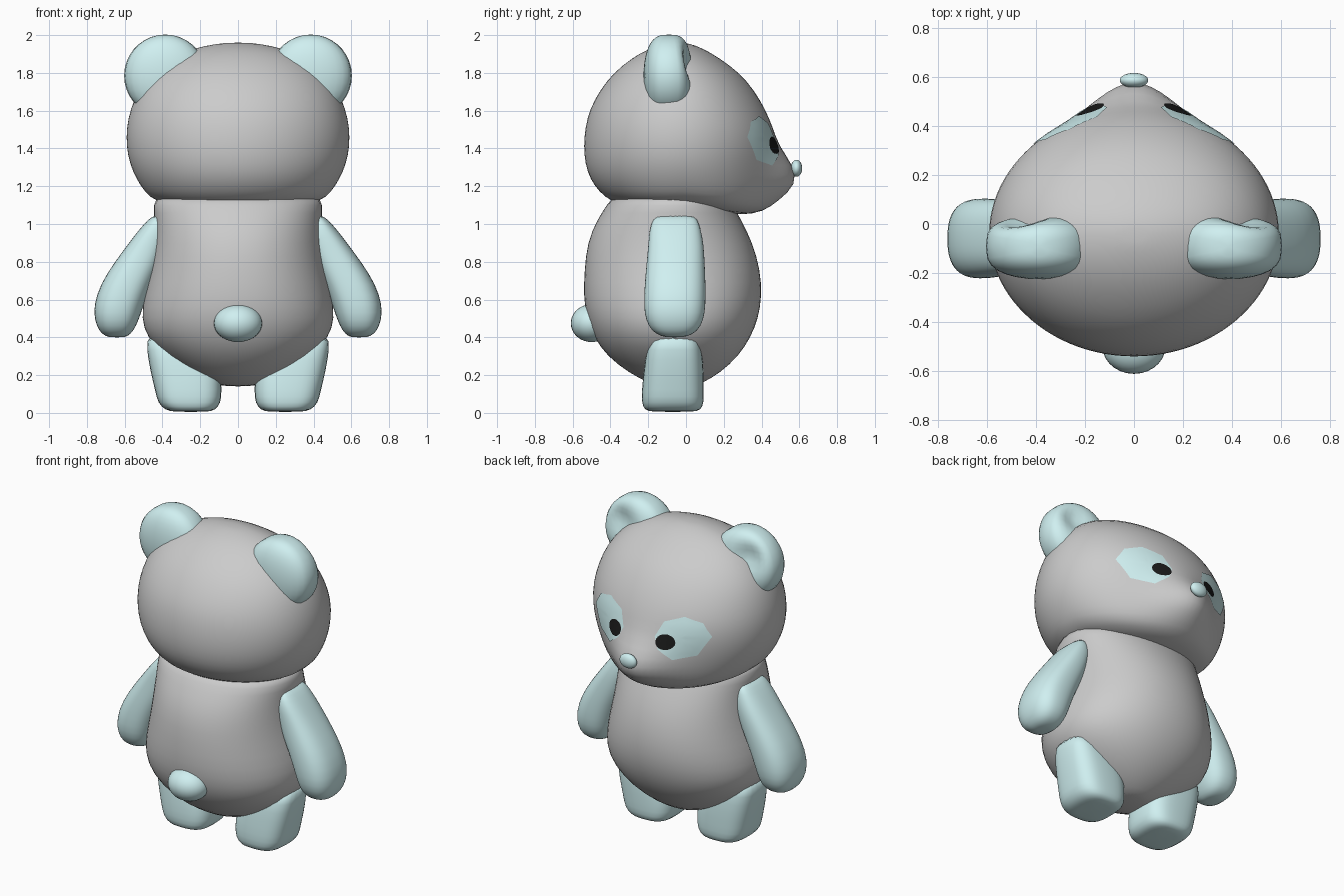
import bpy, bmesh
from math import sin, cos, pi, exp, copysign
from mathutils import Vector
from mathutils.bvhtree import BVHTree

if "Cube" in bpy.data.objects:
    bpy.data.objects.remove(bpy.data.objects["Cube"])


def material(name, color):
    m = bpy.data.materials.new(name)
    m.diffuse_color = (*color, 1)
    m.use_nodes = True
    m.node_tree.nodes["Principled BSDF"].inputs["Base Color"].default_value = m.diffuse_color
    return m


BLUE = material("pale_blue", (0.63, 0.87, 0.88))
BLACK = material("black", (0.01, 0.01, 0.01))


def finish(name, bm, mat=None, mirror=False, subdivide=0):
    me = bpy.data.meshes.new(name)
    for f in bm.faces:
        f.smooth = True
    bm.to_mesh(me)
    bm.free()
    ob = bpy.data.objects.new(name, me)
    bpy.context.collection.objects.link(ob)
    if mat:
        me.materials.append(mat)
    if mirror:
        ob.modifiers.new("mirror", 'MIRROR').use_mirror_merge = False
    if subdivide:
        sub = ob.modifiers.new("smooth", 'SUBSURF')
        sub.levels = sub.render_levels = subdivide
    return ob


def loft(name, rings, yc, n=2.0, segs=32, shape=None, **kw):
    """Stack of rings (z, x0, x1, y0, y1), each widest at y = yc."""
    bm = bmesh.new()
    loops = []
    for z, x0, x1, y0, y1 in rings:
        loop = []
        for i in range(segs):
            c, s = cos(2 * pi * i / segs), sin(2 * pi * i / segs)
            x = (x0 + x1) / 2 + (x1 - x0) / 2 * copysign(abs(c) ** (2 / n), c)
            y = yc + (y1 - yc if s > 0 else yc - y0) * copysign(abs(s) ** (2 / n), s)
            p = Vector((x, y, z))
            loop.append(bm.verts.new(shape(p) if shape else p))
        loops.append(loop)
    for a, b in zip(loops, loops[1:]):
        for i in range(segs):
            j = (i + 1) % segs
            bm.faces.new((a[i], a[j], b[j], b[i]))
    bm.faces.new(loops[0])
    bm.faces.new(loops[-1])
    bmesh.ops.recalc_face_normals(bm, faces=bm.faces)
    return finish(name, bm, subdivide=1, **kw)


def blob(name, center, radii, mat, shape=None, mirror=False):
    bm = bmesh.new()
    bmesh.ops.create_uvsphere(bm, u_segments=28, v_segments=18, radius=1)
    for v in bm.verts:
        p = shape(v.co) if shape else v.co
        v.co = [c + r * q for c, r, q in zip(center, radii, p)]
    return finish(name, bm, mat, mirror)


# Body
loft("body", [(z, -w, w, b, f) for z, w, b, f in [
    (0.14, 0.08, -0.14, 0.04), (0.16, 0.15, -0.20, 0.09), (0.21, 0.26, -0.30, 0.18),
    (0.30, 0.39, -0.42, 0.28), (0.40, 0.485, -0.49, 0.345), (0.50, 0.515, -0.53, 0.385),
    (0.62, 0.50, -0.545, 0.405), (0.76, 0.465, -0.54, 0.395), (0.90, 0.445, -0.525, 0.355),
    (1.02, 0.445, -0.475, 0.295), (1.10, 0.45, -0.42, 0.25), (1.17, 0.44, -0.38, 0.20)]],
    yc=-0.06, n=2.1)


# Head, with the chin tilted down and the snout drawn forward
def head_shape(p):
    if p.y > 0:
        t = min(max((1.35 - p.z) / 0.22, 0), 1)
        p.z -= 0.14 * p.y * t
        p.y += 0.16 * exp(-(p.x / 0.2) ** 2 - ((p.z - 1.24) / 0.125) ** 2)
    return p


head = loft("head", [(z, -w, w, b, f) for z, w, b, f in [
    (1.08, 0.28, -0.28, 0.28), (1.12, 0.44, -0.40, 0.39), (1.17, 0.495, -0.46, 0.425),
    (1.24, 0.54, -0.51, 0.445), (1.32, 0.575, -0.535, 0.46), (1.41, 0.592, -0.543, 0.47),
    (1.51, 0.592, -0.535, 0.46), (1.61, 0.57, -0.51, 0.42), (1.71, 0.53, -0.455, 0.36),
    (1.80, 0.46, -0.385, 0.285), (1.88, 0.36, -0.285, 0.175), (1.93, 0.24, -0.195, 0.09),
    (1.955, 0.11, -0.11, 0.02), (1.96, 0.04, -0.07, -0.02)]],
    yc=-0.04, segs=48, shape=head_shape)

# Arms
loft("arms", [
    (1.045, 0.40, 0.44, -0.14, 0.03), (1.03, 0.38, 0.47, -0.175, 0.06),
    (0.97, 0.35, 0.525, -0.195, 0.08), (0.89, 0.37, 0.585, -0.20, 0.095),
    (0.79, 0.40, 0.66, -0.21, 0.10), (0.68, 0.455, 0.73, -0.22, 0.105),
    (0.57, 0.50, 0.765, -0.225, 0.105), (0.49, 0.525, 0.76, -0.215, 0.095),
    (0.43, 0.555, 0.735, -0.18, 0.06), (0.405, 0.585, 0.70, -0.13, 0.01),
    (0.40, 0.61, 0.67, -0.09, -0.03)],
    yc=-0.06, n=2.5, segs=24, mat=BLUE, mirror=True)

# Legs
loft("legs", [
    (0.005, 0.16, 0.34, -0.18, 0.04), (0.015, 0.12, 0.385, -0.22, 0.08),
    (0.05, 0.09, 0.425, -0.235, 0.095), (0.12, 0.085, 0.44, -0.235, 0.095),
    (0.22, 0.09, 0.465, -0.225, 0.095), (0.34, 0.15, 0.485, -0.21, 0.085),
    (0.42, 0.25, 0.485, -0.17, 0.06)],
    yc=-0.07, n=3, segs=24, mat=BLUE, mirror=True)


# Ears, thick discs with a shallow hollow on the face side
def ear_shape(p):
    y = copysign(abs(p.y) ** 0.65, p.y)
    if p.y > 0:
        y -= 0.4 * exp(-((p.x - 0.3) ** 2 + (p.z - 0.3) ** 2) / 0.16)
    return (p.x, y, p.z)


blob("ears", (0.385, -0.09, 1.785), (0.218, 0.135, 0.218), BLUE, ear_shape, mirror=True)

# Tail and nose
blob("tail", (0, -0.50, 0.475), (0.128, 0.11, 0.10), BLUE)
blob("nose", (0, 0.585, 1.295), (0.058, 0.03, 0.045), BLUE)

# Eye patches and eyes, laid onto the head surface
bpy.context.view_layer.update()
tree = BVHTree.FromObject(head, bpy.context.evaluated_depsgraph_get())


def decal(name, outline, offset, mat, steps=4, rings=5):
    pts = [Vector(p) for p in outline]
    edge = [a.lerp(b, k / steps) for a, b in zip(pts, pts[1:] + pts[:1]) for k in range(steps)]
    mid = sum(pts, Vector((0, 0))) / len(pts)
    bm = bmesh.new()

    def place(q):
        hit, normal, *_ = tree.ray_cast(Vector((q.x, 2, q.y)), Vector((0, -1, 0)))
        return bm.verts.new(hit + normal * offset)

    loops = [[place(mid.lerp(q, (r + 1) / rings)) for q in edge] for r in range(rings)]
    center = place(mid)
    for i in range(len(edge)):
        j = (i + 1) % len(edge)
        bm.faces.new((center, loops[0][j], loops[0][i])[::-1])
        for a, b in zip(loops, loops[1:]):
            bm.faces.new((a[i], b[i], b[j], a[j]))
    return finish(name, bm, mat, mirror=True)


decal("eye_patches", [(0.15, 1.53), (0.26, 1.57), (0.36, 1.54), (0.41, 1.46),
                      (0.34, 1.34), (0.22, 1.31), (0.14, 1.37), (0.11, 1.44)], 0.004, BLUE)
decal("eyes", [(0.175 - 0.055 * cos(a), 1.415 + 0.046 * sin(a))
               for a in (i * pi / 10 for i in range(20))], 0.009, BLACK, steps=1, rings=3)
